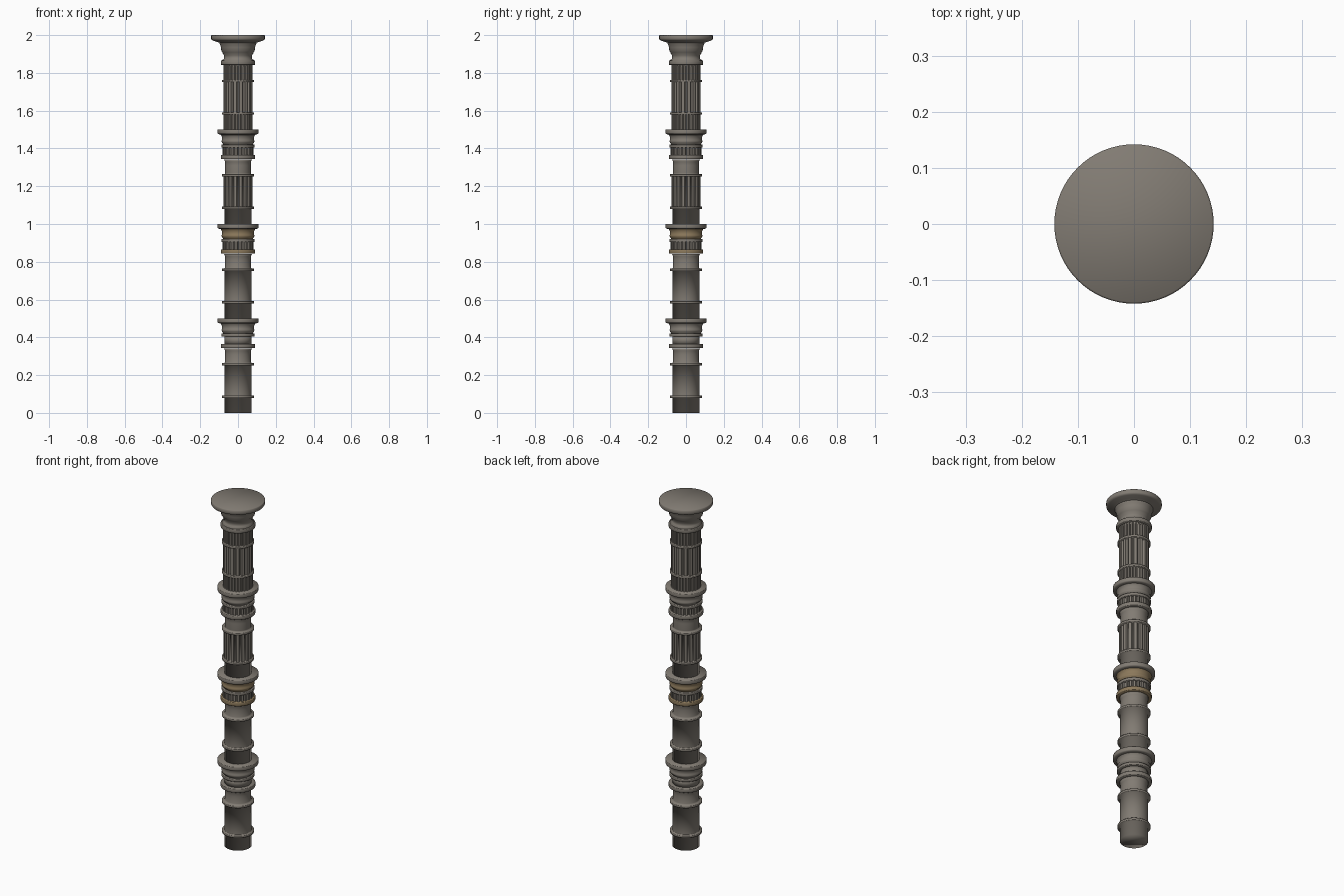
import bpy, bmesh, math

if "Cube" in bpy.data.objects:
    bpy.data.objects.remove(bpy.data.objects["Cube"])

N = 64  # sides around the column


def mat(name, c):
    m = bpy.data.materials.new(name)
    m.diffuse_color = (*c, 1)
    m.use_nodes = True
    m.node_tree.nodes["Principled BSDF"].inputs["Base Color"].default_value = m.diffuse_color
    return m


stone = mat("warm_grey_stone", (0.222, 0.2, 0.172))
bronze = mat("brownish_stone", (0.26, 0.19, 0.105))


def turned(name, pts, m=stone, groove=None, n=N, caps=True):
    """Turned solid from (radius, z) points; groove(angle) shrinks the radius."""
    bm = bmesh.new()
    loops = []
    for r, z in pts:
        lp = []
        for i in range(n):
            a = 2 * math.pi * i / n
            rr = r - (groove(a) if groove else 0)
            lp.append(bm.verts.new((rr * math.cos(a), rr * math.sin(a), z)))
        loops.append(lp)
    for a, b in zip(loops, loops[1:]):
        for i in range(n):
            j = (i + 1) % n
            bm.faces.new((a[i], a[j], b[j], b[i]))
    if caps:
        bm.faces.new(loops[0][::-1])
        bm.faces.new(loops[-1])
    me = bpy.data.meshes.new(name)
    bm.to_mesh(me)
    bm.free()
    me.materials.append(m)
    ob = bpy.data.objects.new(name, me)
    bpy.context.collection.objects.link(ob)
    bpy.context.view_layer.objects.active = ob
    ob.select_set(True)
    # the turned stone is softly shaded over its edges; flutes stay crisp
    if groove:
        bpy.ops.object.shade_smooth_by_angle(angle=math.radians(40))
    else:
        bpy.ops.object.shade_smooth()
    ob.select_set(False)


def collar(z, r, h, core):
    """Profile points of a projecting collar, with its core above and below."""
    return [(core, z - h / 2), (r - 0.001, z - h / 2), (r, z - h / 2 + 0.002),
            (r, z + h / 2 - 0.002), (r - 0.001, z + h / 2), (core, z + h / 2)]


def fluted(name, z0, z1, r, count, depth, m=stone):
    """Drum with narrow vertical grooves."""
    def g(a):
        return depth * max(0.0, math.cos(a * count)) ** 0.8
    turned(name, [(r, z0), (r, z1)], m, g, 384, caps=False)


for s in range(4):
    b = 0.5 * s
    p = f"stage_{s + 1}_"
    last = s == 3
    core = 0.068 if s >= 2 else 0.072   # plain core sits behind the flutes
    low = 0.068 if last else 0.072
    neck = 0.069

    # drum, shaft, neck and their collars in one turned profile
    prof = [(low, b)] + collar(b + 0.085, 0.085, 0.013, low)
    prof += [(core, b + 0.095)] + collar(b + 0.257, 0.085, 0.013, core)
    prof += [(neck, b + 0.27), (neck - 0.001, b + 0.31), (neck, b + 0.33), (0.075, b + 0.342)]
    turned(p + "shaft_and_neck", prof)

    # thick collar, brownish on the second stage
    accent = bronze if s == 1 else stone
    turned(p + "thick_collar", collar(b + 0.354, 0.091, 0.022, 0.07), accent)

    # flutes and band above the thick collar
    if s >= 2:
        fluted(p + "shaft_flutes", b + 0.09, b + 0.253, 0.078 if last else 0.076, 16, 0.01)
    if last:
        fluted(p + "lower_flutes", b, b + 0.082, 0.078, 32, 0.007)
        fluted(p + "neck_flutes", b + 0.26, b + 0.345, 0.078, 32, 0.007)
        turned("top_echinus", [(0.08, b + 0.36), (0.085, b + 0.368), (0.073, b + 0.374), (0.074, b + 0.392),
                               (0.08, b + 0.402), (0.083, b + 0.41), (0.088, b + 0.415), (0.09, b + 0.435),
                               (0.095, b + 0.45), (0.098, b + 0.456), (0.098, b + 0.462)])
        turned("top_capital", [(0.09, b + 0.455), (0.1, b + 0.46), (0.112, b + 0.464), (0.132, b + 0.471),
                               (0.139, b + 0.474), (0.142, b + 0.48), (0.142, b + 0.497), (0.139, b + 0.5)])
        continue
    turned(p + "frieze_core", [(0.071, b + 0.36), (0.071, b + 0.41)])
    if s:
        fluted(p + "frieze_flutes", b + 0.36, b + 0.406, 0.081, 24, 0.009)
    turned(p + "small_collar", collar(b + 0.412, 0.087, 0.016, 0.07))
    # bell, then the flat round slab
    turned(p + "bell", [(0.077, b + 0.415), (0.079, b + 0.425), (0.085, b + 0.43), (0.087, b + 0.44),
                        (0.084, b + 0.445), (0.085, b + 0.46), (0.089, b + 0.47), (0.096, b + 0.478)], accent)
    turned(p + "slab", [(0.09, b + 0.472), (0.1, b + 0.475), (0.107, b + 0.477), (0.108, b + 0.482),
                        (0.108, b + 0.498), (0.107, b + 0.5)])
